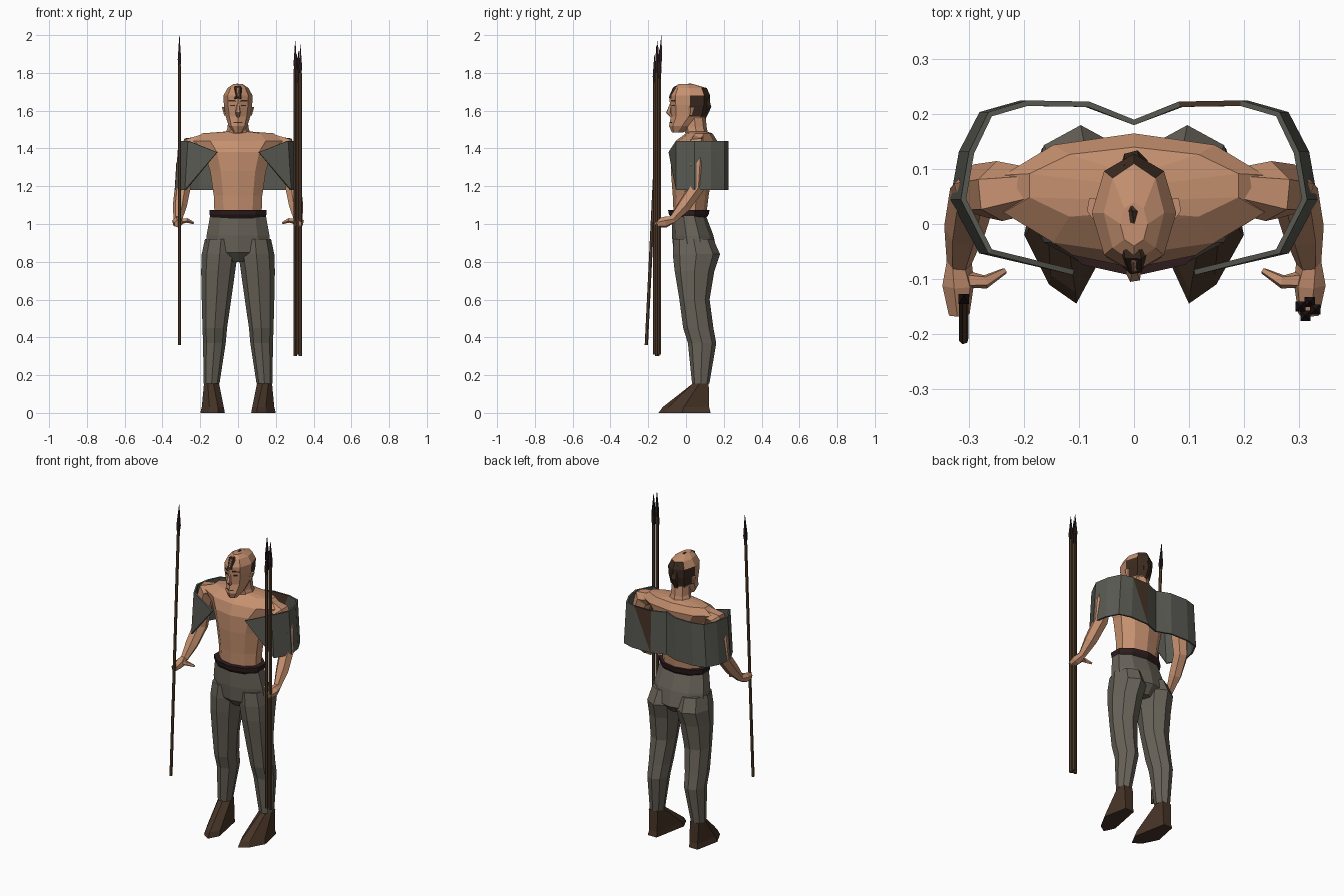
import bpy
import bmesh
from math import cos, sin, tau, radians
from mathutils import Vector, Matrix

if "Cube" in bpy.data.objects:
    bpy.data.objects.remove(bpy.data.objects["Cube"], do_unlink=True)

CM = 0.01  # all part dimensions below are in centimetres


def material(name, r, g, b):
    mat = bpy.data.materials.new(name)
    mat.use_nodes = True
    mat.diffuse_color = (r, g, b, 1)
    shader = mat.node_tree.nodes["Principled BSDF"]
    shader.inputs["Base Color"].default_value = (r, g, b, 1)
    shader.inputs["Roughness"].default_value = 0.9
    return mat


SKIN = material("skin", .56, .28, .16)
TROUSERS = material("grey brown cloth", .14, .125, .1)
SHAWL = material("slate cloth", .1, .1, .085)
LEATHER = material("shoe leather", .062, .034, .02)
HAIR = material("dark brown hair", .045, .024, .014)
WOOD = material("spear wood", .1, .055, .028)
TIP = material("dark spear tip", .02, .011, .012)
BELT = material("dark red belt", .026, .012, .012)


def finish(name, bm, *mats, side=1):
    """Mirror if needed, scale to metres and link a flat shaded object."""
    bmesh.ops.transform(bm, matrix=Matrix.Diagonal((side * CM, CM, CM, 1)), verts=bm.verts)
    bmesh.ops.recalc_face_normals(bm, faces=bm.faces)
    mesh = bpy.data.meshes.new(name)
    bm.to_mesh(mesh)
    bm.free()
    for mat in mats:
        mesh.materials.append(mat)
    obj = bpy.data.objects.new(name, mesh)
    bpy.context.collection.objects.link(obj)
    return obj


def skin_rings(rings):
    """Bridge equal rings of points and cap both ends."""
    bm = bmesh.new()
    rows = [[bm.verts.new(p) for p in ring] for ring in rings]
    n = len(rows[0])
    for low, high in zip(rows, rows[1:]):
        for i in range(n):
            j = (i + 1) % n
            bm.faces.new((low[i], low[j], high[j], high[i]))
    bm.faces.new(rows[0])
    bm.faces.new(rows[-1])
    return bm


def loft(sections, n=8):
    """Level ellipses, each given as z, centre x, centre y, radius x, radius y."""
    angles = [tau * i / n - tau / 4 for i in range(n)]
    return skin_rings([[(x + rx * cos(a), y + ry * sin(a), z) for a in angles]
                       for z, x, y, rx, ry in sections])


def tube(path, n=6):
    """Round sections along a path of x, y, z, radius."""
    points = [Vector(p[:3]) for p in path]
    rings = []
    for i, p in enumerate(points):
        along = (points[min(i + 1, len(points) - 1)] - points[max(i - 1, 0)]).normalized()
        u = along.cross(Vector((1, 1, 0))).normalized()
        v = along.cross(u)
        rings.append([p + path[i][3] * (u * cos(tau * k / n) + v * sin(tau * k / n))
                      for k in range(n)])
    return skin_rings(rings)


def plate(name, x, y, z, width, height, mat, side):
    """Thin painted detail lying on the angled front of the face."""
    bm = bmesh.new()
    bmesh.ops.create_cube(bm, size=1)
    place = (Matrix.Translation((x, y, z)) @ Matrix.Rotation(radians(30), 4, 'Z')
             @ Matrix.Diagonal((width, .6, height, 1)))
    bmesh.ops.transform(bm, matrix=place, verts=bm.verts)
    finish(name, bm, mat, side=side)


# Torso, neck and belt
finish("torso", loft([(103, 0, 2, 13, 8.5), (115, 0, 2.5, 13.5, 9.5), (128, 0, 3, 15.5, 11),
                      (138, 0, 4, 19, 12), (144, 0, 5.5, 25, 11), (148, 0, 7, 20, 7),
                      (149, 0, 6, 6, 5)], 10), SKIN)
finish("neck", loft([(144, 0, 6.5, 8, 6), (151, 0, 5, 5.5, 6), (160, 0, 4, 5, 6)]), SKIN)
finish("belt", loft([(103, 0, 1.5, 15, 9), (105, 0, 1.5, 15.8, 10.5),
                     (107.5, 0, 1.5, 16, 11)], 10), BELT)

# Head with darker faces at the back
head = loft([(148.5, 0, -4.5, 2.5, 3), (152, 0, -2, 5, 7), (157, 0, 1.5, 6.5, 9.5),
             (163, 0, 2, 7.5, 10.5), (168, 0, 2, 7.7, 10.8), (172, 0, 2, 5.5, 9),
             (174, 0, 0, 2.5, 4)])
for face in head.faces:
    c = face.calc_center_median()
    face.material_index = int(c.y > 4 and c.z > 157 and (c.z < 168 or c.y > 7))
finish("head", head, SKIN, HAIR)
finish("hair_crest", tube([(0, -7.5, 166, 2), (0, -5, 170.5, 3), (0, 2, 171.5, 3),
                           (0, 9, 168.5, 3), (0, 11, 162, 2.5), (0, 9, 156, 1.5)]), HAIR)
finish("nose", tube([(0, -8, 163.5, .6), (0, -9.2, 159, 1.5), (0, -7.5, 157, 1)], 5), SKIN)
for side, label in ((1, "left"), (-1, "right")):
    plate(label + "_eye", 3, -6.7, 162.7, 2.4, .7, HAIR, side)
    plate(label + "_brow", 3.2, -6.8, 165.2, 4, .7, HAIR, side)
    plate(label + "_mouth_half", 1.2, -8, 153.7, 2.4, .5, LEATHER, side)
    finish(label + "_ear", loft([(157.5, 6.6, 2.5, .8, 1), (162, 7.6, 3, 1, 2)], 5),
           SKIN, side=side)

# Trousers seat
finish("trousers_seat", loft([(104.5, 0, 1.5, 15.5, 9), (94, 0, 3.5, 17.5, 11),
                              (85, 0, 5, 18, 11.5), (80, 0, 5, 6, 7)], 10), TROUSERS)


def foot(label, side, toe):
    """Wedge shoe: flared sole, low toe, narrow ankle."""
    sole = [(toe, -14.5), (toe + 5, -11), (20, -2), (17, 13), (11, 13), (7, -8)]
    instep = [(x * .9 + 1.2, y * .9 + .6) for x, y in sole]
    ankle = [(13, 3.5), (16, 3.5), (18, 7), (17, 12), (11, 12), (10, 7)]
    rings = [[(x, y, z) for x, y in ring]
             for ring, z in ((sole, 0), (instep, 3), (ankle, 15.5))]
    finish(label + "_shoe", skin_rings(rings), LEATHER, side=side)


# Limbs, mirrored to both sides
for side, label in ((1, "left"), (-1, "right")):
    finish(label + "_trouser_leg",
           loft([(92, 9, 4, 8.5, 10.5), (84, 9.7, 5.5, 9.5, 12.5), (75, 10.5, 4.5, 9, 10.5),
                 (60, 11.4, 4.5, 7.8, 8), (45, 12.3, 6.5, 6.5, 8), (37, 12.5, 8.5, 6, 7.5),
                 (15.5, 14, 7.8, 4.2, 4.6)]), TROUSERS, side=side)
    finish(label + "_ankle", loft([(12, 14, 8, 3, 3.5), (22, 14, 8, 3, 3.5)], 6),
           SKIN, side=side)
    foot(label, side, 10 if side > 0 else 10.5)
    finish(label + "_arm",
           tube([(17, 6, 144, 4), (24.5, 6, 142, 5.5), (28, 6, 131, 5), (29.3, 5.5, 119, 4.3),
                 (30.8, -1, 109.5, 3.8), (31.8, -7, 102.5, 2.3), (32, -11, 101, 3),
                 (31.8, -16.5, 100, 2)]), SKIN, side=side)
    finish(label + "_thumb", tube([(31, -10, 101.5, 1.7), (27, -10.5, 102, 1.3),
                                   (23.5, -8.5, 100.5, .6)], 5), SKIN, side=side)


# Shawl hanging round the back, pointed at both front ends
half = [(27, -5), (32, 4.5), (30.5, 13), (27, 20), (20, 22), (8.5, 21.8)]
path = half + [(0, 18.5)] + [(-x, y) for x, y in reversed(half)]
bm = bmesh.new()
upper = [bm.verts.new((x * .97, y, 144)) for x, y in path]
lower = [bm.verts.new((x * 1.03, y, 118)) for x, y in path]
for i in range(len(path) - 1):
    a, b, c, d = upper[i], upper[i + 1], lower[i + 1], lower[i]
    bm.faces.new((a, c, d))
    patch = bm.faces.new((a, b, c))
    patch.material_index = int(i == len(half) - 2)
for end, x in ((0, 11), (-1, -11)):
    bm.faces.new((bm.verts.new((x, -8.8, 138)), upper[end], lower[end]))
shawl = finish("shawl", bm, SHAWL, LEATHER)
solid = shawl.modifiers.new("thickness", 'SOLIDIFY')
solid.thickness = CM
solid.offset = 0


def spear(label, foot_point, top_point, head_length):
    """Wooden shaft with a slim dark point."""
    low, high = Vector(foot_point), Vector(top_point)
    along = (high - low).normalized()
    base = high - along * head_length
    finish(label + "_shaft", tube([(*low, .9), (*base, .9)]), WOOD)
    finish(label + "_tip", tube([(*base, .9), (*(base + along * 3), 1.3),
                                 (*high, .1)], 4), TIP)


# One held spear and a bundle of four
spear("held_spear", (-31, -21, 36), (-31, -13, 200), 16)
for i, (x, y, top) in enumerate([(30.3, -15, 197), (32, -14.2, 192),
                                 (33, -15.6, 195), (31.2, -16.7, 190)]):
    spear("bundle_spear_" + "abcd"[i], (x, y, 30 + i % 2), (x, y, top), 15)
